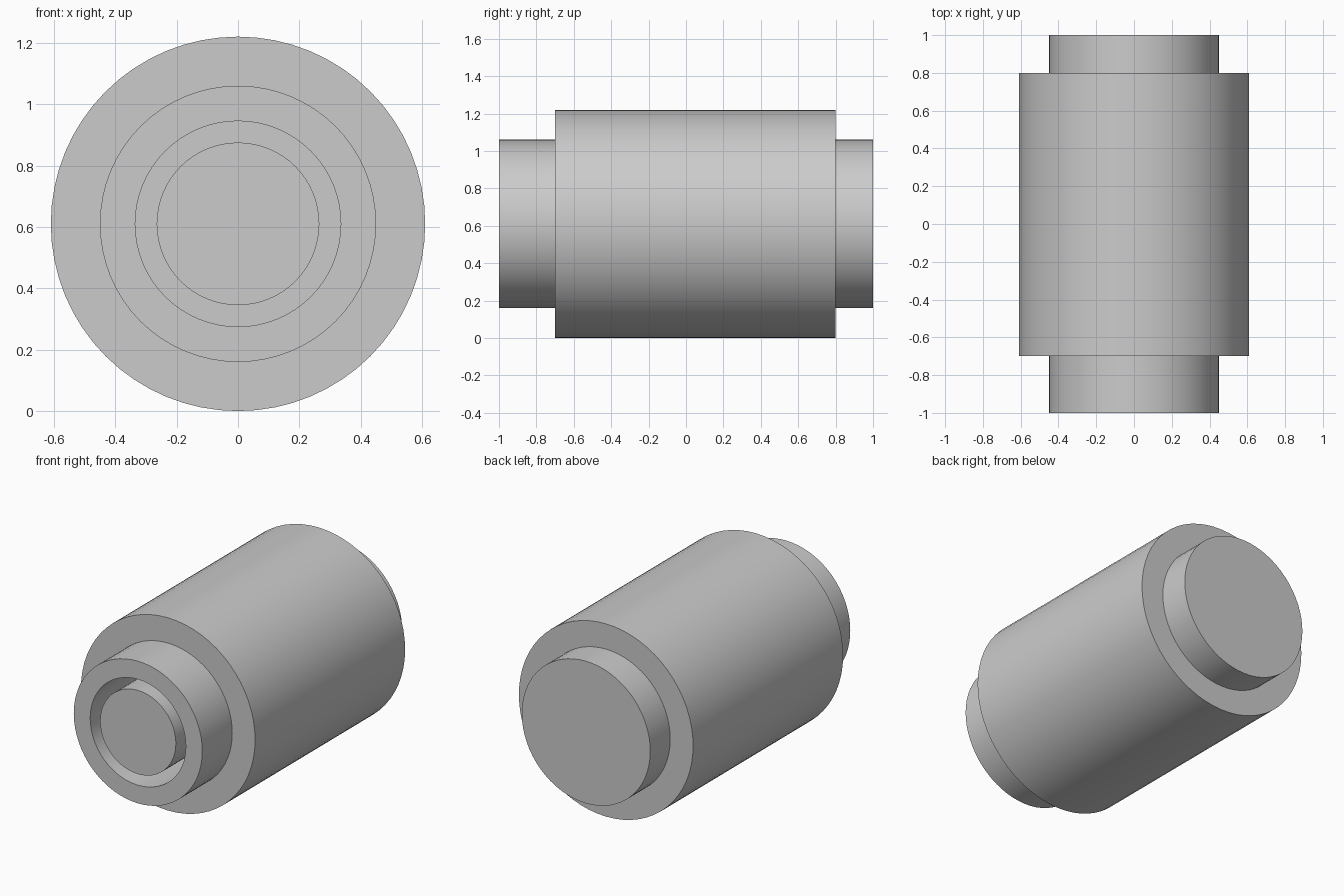
import bpy, bmesh, math
from mathutils import Matrix, Vector

cube = bpy.data.objects.get("Cube")
if cube:
    bpy.data.objects.remove(cube, do_unlink=True)

SEGMENTS = 64
AXIS_Z = 0.61

grey = bpy.data.materials.new("plain_grey")
grey.use_nodes = True
colour = (0.6, 0.6, 0.6, 1)
grey.diffuse_color = colour
grey.node_tree.nodes["Principled BSDF"].inputs["Base Color"].default_value = colour


def lathe(name, profile):
    """Spin (radius, y) points around the horizontal y axis."""
    bm = bmesh.new()
    verts = [bm.verts.new((r, y, 0)) for r, y in profile]
    edges = [bm.edges.new(pair) for pair in zip(verts, verts[1:])]
    bmesh.ops.spin(bm, geom=verts + edges, cent=(0, 0, 0), axis=(0, 1, 0),
                   angle=math.tau, steps=SEGMENTS, use_merge=True)
    bmesh.ops.remove_doubles(bm, verts=bm.verts, dist=0.0001)
    # Merge each end fan into a single flat cap
    bmesh.ops.dissolve_verts(
        bm, verts=[v for v in bm.verts if math.hypot(v.co.x, v.co.z) < 0.001])
    bmesh.ops.recalc_face_normals(bm, faces=bm.faces)
    bmesh.ops.transform(bm, matrix=Matrix.Translation(Vector((0, 0, AXIS_Z))),
                        verts=bm.verts)
    mesh = bpy.data.meshes.new(name)
    bm.to_mesh(mesh)
    bm.free()
    mesh.materials.append(grey)
    obj = bpy.data.objects.new(name, mesh)
    bpy.context.collection.objects.link(obj)
    bpy.ops.object.select_all(action='DESELECT')
    obj.select_set(True)
    bpy.context.view_layer.objects.active = obj
    bpy.ops.object.shade_smooth_by_angle(angle=math.radians(30))
    return obj


BODY, NECK, BORE, CORE = 0.61, 0.45, 0.335, 0.265
FRONT, REAR, BODY_FRONT, BODY_REAR = -1, 1, -0.7, 0.8

# Stepped drum with a neck at each end, a closed rear and a deep front bore
lathe("stepped_housing", [
    (0, BODY_REAR), (BORE, BODY_REAR), (BORE, FRONT), (NECK, FRONT),
    (NECK, BODY_FRONT), (BODY, BODY_FRONT), (BODY, BODY_REAR),
    (NECK, BODY_REAR), (NECK, REAR), (0, REAR)])

# Solid core standing in the bore, flush with the front rim
lathe("inner_core", [(0, FRONT), (CORE, FRONT), (CORE, BODY_REAR), (0, BODY_REAR)])
